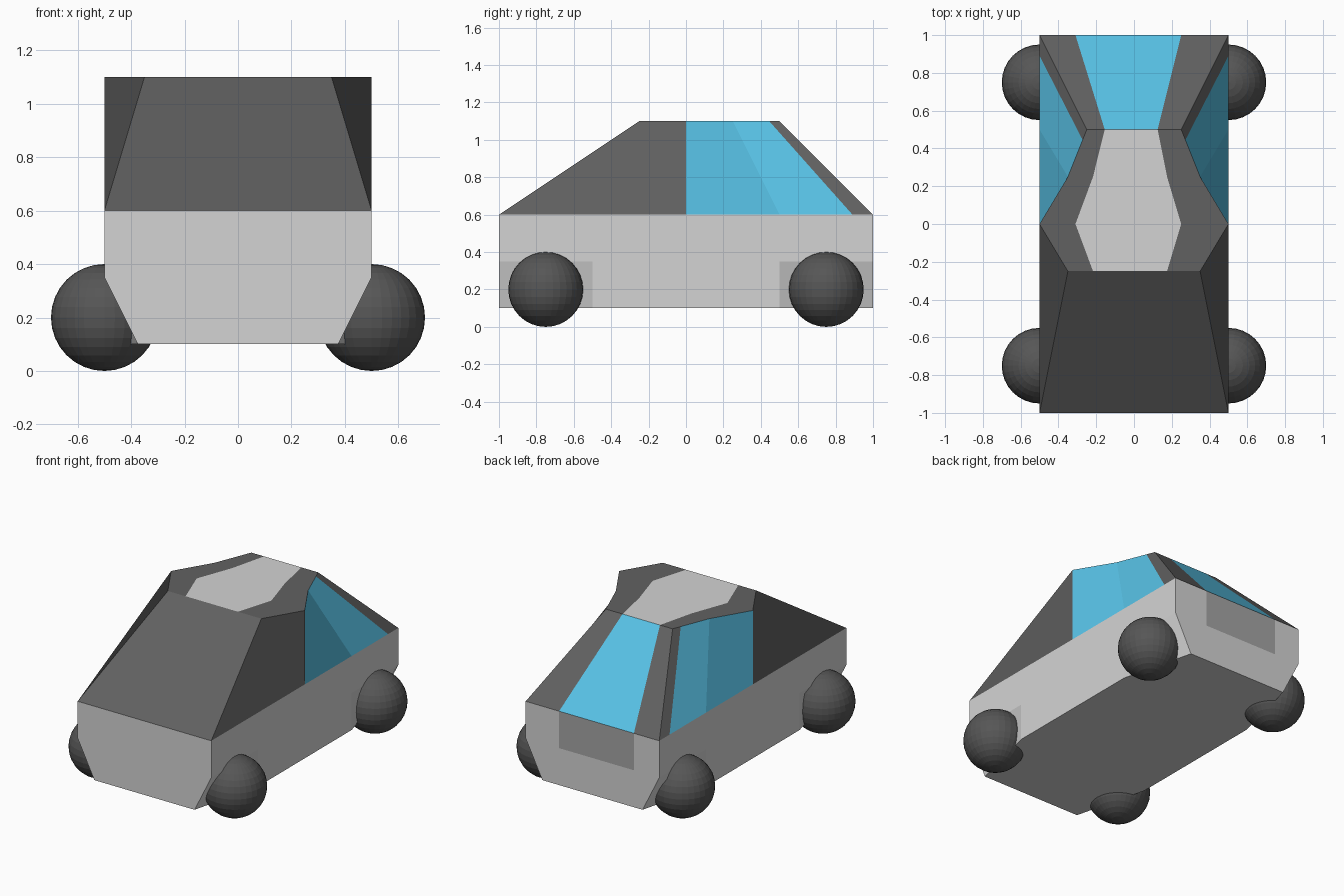
import bpy, bmesh

if "Cube" in bpy.data.objects:
    bpy.data.objects.remove(bpy.data.objects["Cube"])


def mat(name, srgb):
    m = bpy.data.materials.new(name)
    m.diffuse_color = [((c / 255 + 0.055) / 1.055) ** 2.4 for c in srgb] + [1]
    m.use_nodes = True
    m.node_tree.nodes["Principled BSDF"].inputs["Base Color"].default_value = m.diffuse_color
    return m


SILVER = mat("light grey paint", (212, 212, 212))
DARK = mat("dark grey trim", (97, 97, 97))
GLASS = mat("blue glass", (88, 194, 230))
PANEL = mat("mid grey panel", (165, 165, 165))
TYRE = mat("tyre grey", (86, 86, 86))


def finish(bm, name, mats):
    bmesh.ops.remove_doubles(bm, verts=bm.verts, dist=0.0005)
    bmesh.ops.recalc_face_normals(bm, faces=bm.faces)
    me = bpy.data.meshes.new(name)
    bm.to_mesh(me)
    bm.free()
    for m in mats:
        me.materials.append(m)
    ob = bpy.data.objects.new(name, me)
    bpy.context.collection.objects.link(ob)
    return ob


def face(bm, pts, index=0):
    f = bm.faces.new([bm.verts.new(p) for p in pts])
    f.material_index = index
    return f


L, R = -0.62, 0.5           # off-centre stripe limits, as a share of half width

# Lower body: tapered lower corners at both ends, open under the cabin
bm = bmesh.new()
stations = [(-1, 0.375), (-0.5, 0.5), (0.5, 0.5), (1, 0.375)]
for (y0, w0), (y1, w1) in zip(stations, stations[1:]):
    face(bm, [(-w0, y0, 0.1), (w0, y0, 0.1), (w1, y1, 0.1), (-w1, y1, 0.1)])
    for s in (1, -1):
        face(bm, [(s * w0, y0, 0.1), (s * w1, y1, 0.1), (s * 0.5, y1, 0.35), (s * 0.5, y0, 0.35)])
        face(bm, [(s * 0.5, y0, 0.35), (s * 0.5, y1, 0.35), (s * 0.5, y1, 0.6), (s * 0.5, y0, 0.6)])
# front face, and back face with the inset number-plate panel
face(bm, [(-0.375, -1, 0.1), (0.375, -1, 0.1), (0.5, -1, 0.35),
          (0.5, -1, 0.6), (-0.5, -1, 0.6), (-0.5, -1, 0.35)])
cols = [-0.5, L / 2, R / 2, 0.5]
for i, (a, b) in enumerate(zip(cols, cols[1:])):
    face(bm, [(a, 1, 0.35), (b, 1, 0.35), (b, 1, 0.6), (a, 1, 0.6)], int(i == 1))
face(bm, [(-0.375, 1, 0.1), (0.375, 1, 0.1)] + [(x, 1, 0.35) for x in reversed(cols)])
finish(bm, "lower_body", [SILVER, PANEL])

# Cabin: roof and rear screen are one strip, split across by the stripe limits
bm = bmesh.new()
roof = [(-0.25, 0.35, 1.1), (0, 0.5, 1.1), (0.25, 0.35, 1.1),
        (0.445, 0.272, 1.1), (0.5, 0.25, 1.1), (1, 0.5, 0.6)]
shares = [-1, L, R, 1]
for (y0, w0, z0), (y1, w1, z1) in zip(roof, roof[1:]):
    for i, (a, b) in enumerate(zip(shares, shares[1:])):
        index = 0 if i != 1 else (1 if z1 > 1 else 2)
        face(bm, [(a * w0, y0, z0), (b * w0, y0, z0), (b * w1, y1, z1), (a * w1, y1, z1)], index)
# sloping front
face(bm, [(-0.5, -1, 0.6), (0.5, -1, 0.6)] + [(s * 0.35, -0.25, 1.1) for s in reversed(shares)])
# sides: front panel, two glass panes, rear pillar
sill = [-1, 0, 0.5, 0.89, 1]
for s in (1, -1):
    for i in range(4):
        (y0, w0, z0), (y1, w1, z1) = roof[i], roof[i + 1]
        face(bm, [(s * 0.5, sill[i], 0.6), (s * 0.5, sill[i + 1], 0.6),
                  (s * w1, y1, z1), (s * w0, y0, z0)], 2 if i in (1, 2) else 0)
finish(bm, "cabin", [DARK, SILVER, GLASS])

# Ball wheels
for x, side in ((-0.5, "left"), (0.5, "right")):
    for y, end in ((-0.75, "front"), (0.75, "back")):
        bm = bmesh.new()
        bmesh.ops.create_uvsphere(bm, u_segments=32, v_segments=16, radius=0.2)
        finish(bm, f"{end}_{side}_wheel", [TYRE]).location = (x, y, 0.2)
